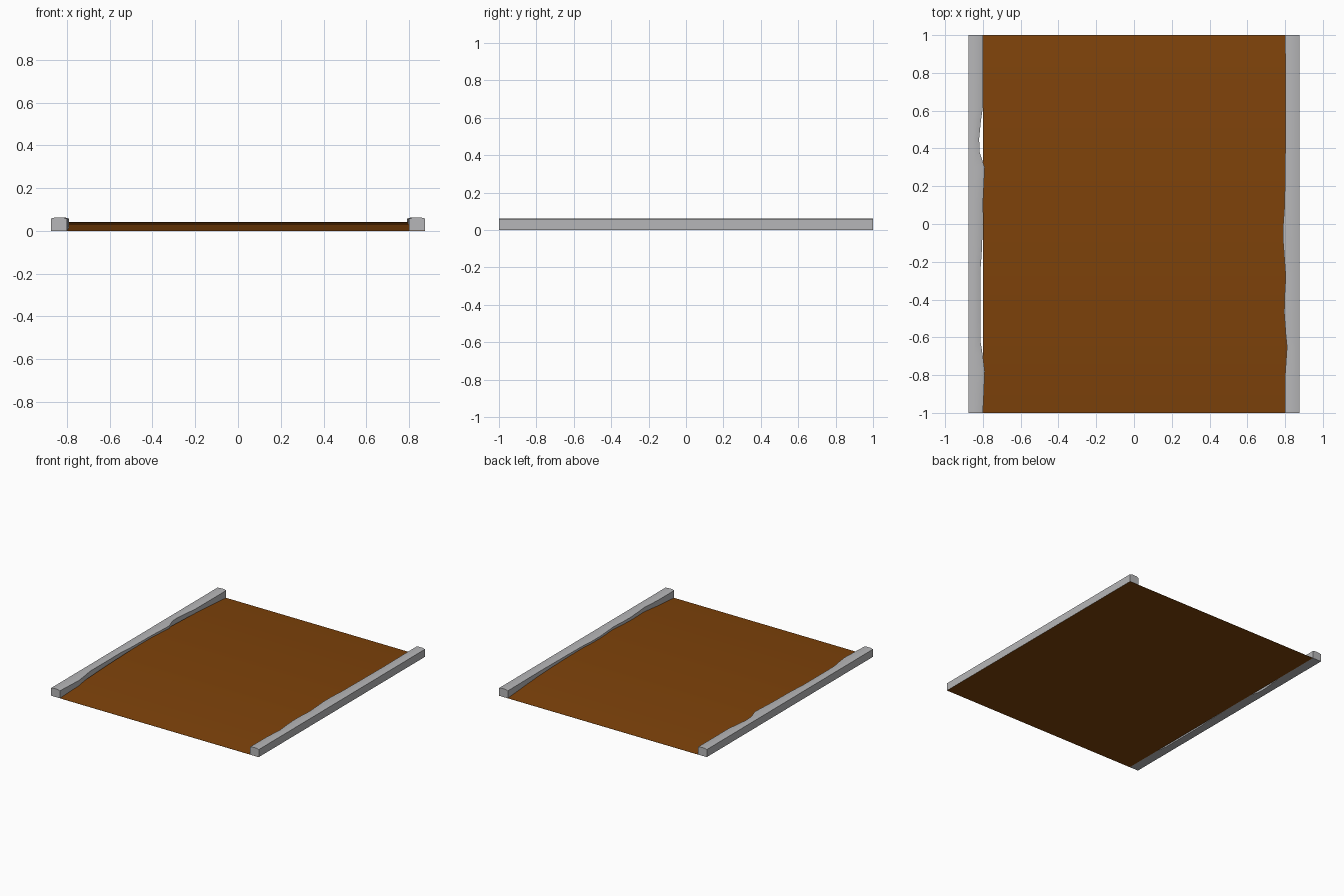
import bpy, bmesh

if "Cube" in bpy.data.objects:
    bpy.data.objects.remove(bpy.data.objects["Cube"])


def material(name, rgb):
    m = bpy.data.materials.new(name)
    m.diffuse_color = (*rgb, 1)
    m.use_nodes = True
    m.node_tree.nodes["Principled BSDF"].inputs["Base Color"].default_value = m.diffuse_color
    return m


soil = material("brown soil", (0.21, 0.055, 0.003))
stone = material("grey stone", (0.47, 0.47, 0.48))


def loft(name, sections, mat):
    """Join matching closed cross-sections into a capped solid."""
    bm = bmesh.new()
    rings = [[bm.verts.new(p) for p in s] for s in sections]
    for a, b in zip(rings, rings[1:]):
        for i in range(len(a)):
            j = (i + 1) % len(a)
            bm.faces.new((a[i], a[j], b[j], b[i]))
    bm.faces.new(rings[0])
    bm.faces.new(rings[-1])
    bmesh.ops.recalc_face_normals(bm, faces=bm.faces)
    me = bpy.data.meshes.new(name)
    bm.to_mesh(me)
    bm.free()
    me.materials.append(mat)
    ob = bpy.data.objects.new(name, me)
    bpy.context.collection.objects.link(ob)
    bpy.context.view_layer.objects.active = ob
    ob.select_set(True)
    bpy.ops.object.shade_smooth_by_angle()
    ob.select_set(False)
    return ob


# road bed: gently arched along its length, flat underneath
STEPS = 24
road = []
for i in range(STEPS + 1):
    y = -1 + 2 * i / STEPS
    z = 0.001 + 0.041 * (1 - y * y)
    road.append([(-0.80, y, 0), (0.874, y, 0), (0.874, y, z), (-0.80, y, z)])
loft("road_bed", road, soil)

# kerbs: straight outer side, uneven inner side (y, distance from centre)
left = [(-1, .80), (-.9, .795), (-.78, .79), (-.7, .80), (-.62, .813), (-.25, .813),
        (-.12, .804), (.1, .80), (.2, .795), (.3, .79), (.38, .817), (.45, .82),
        (.55, .81), (.62, .80), (1, .80)]
right = [(-1, .80), (-.8, .80), (-.65, .81), (-.58, .803), (-.47, .795), (-.38, .797),
         (-.28, .803), (-.1, .79), (0, .79), (.1, .797), (.3, .80), (.6, .803), (1, .80)]
for name, side, edge in (("left_kerb", -1, left), ("right_kerb", 1, right)):
    loft(name, [[(side * x, y, z) for x, z in (
        (.875, .0005), (.875, .058), (.855, .063), (w + .018, .063), (w, .057), (w, .0005))]
        for y, w in edge], stone)
